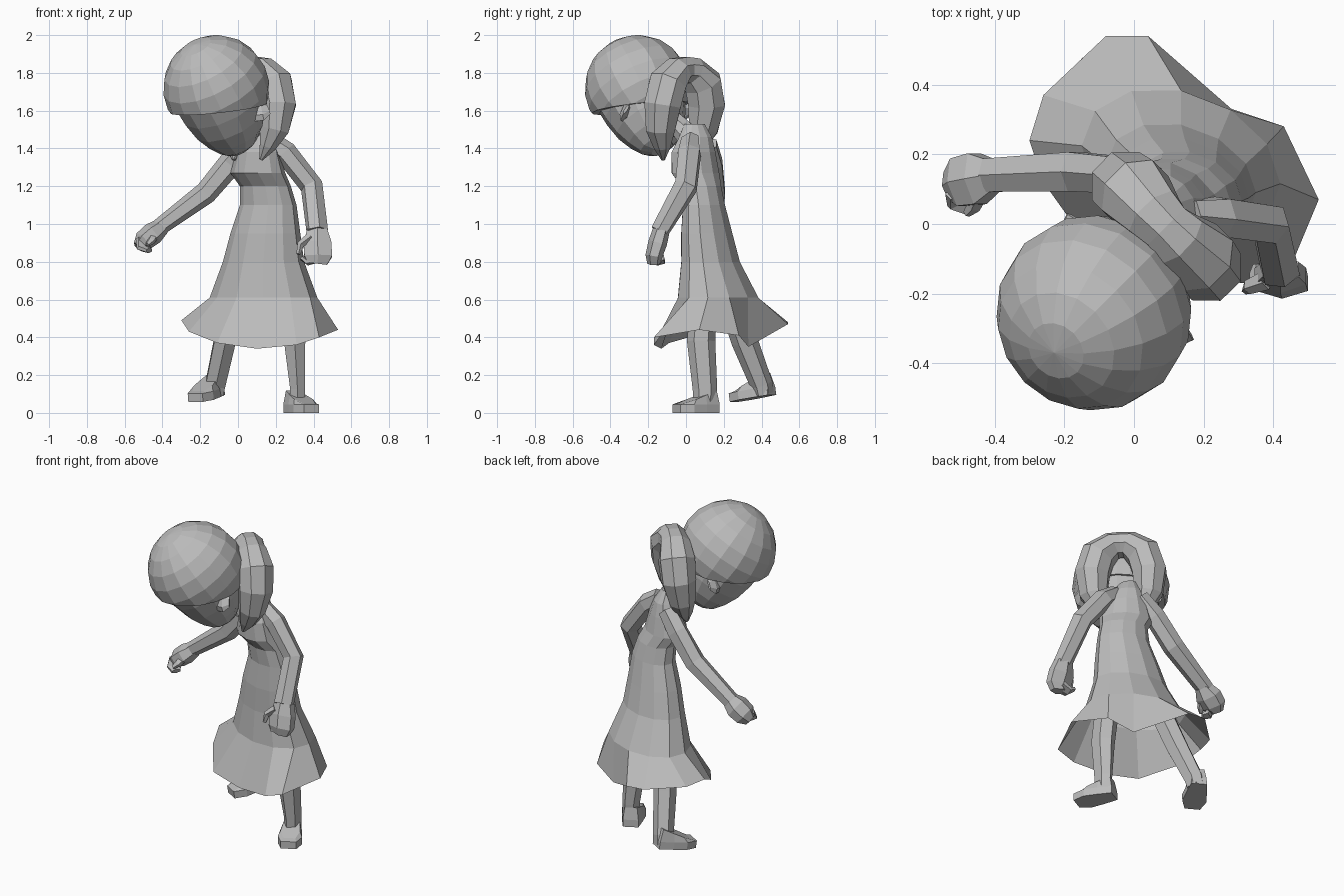
import bpy, bmesh
from math import sin, cos, pi, radians
from mathutils import Vector, Matrix

cube = bpy.data.objects.get("Cube")
if cube:
    bpy.data.objects.remove(cube)

grey = bpy.data.materials.new("clay_grey")
grey.use_nodes = True
grey.diffuse_color = (0.5, 0.5, 0.5, 1)
grey.node_tree.nodes["Principled BSDF"].inputs["Base Color"].default_value = (0.5, 0.5, 0.5, 1)


def finish(name, bm, matrix=None):
    if matrix:
        bm.transform(matrix)
    bmesh.ops.recalc_face_normals(bm, faces=bm.faces)
    mesh = bpy.data.meshes.new(name)
    bm.to_mesh(mesh)
    bm.free()
    mesh.materials.append(grey)
    obj = bpy.data.objects.new(name, mesh)
    bpy.context.scene.collection.objects.link(obj)
    return obj


def loft(name, rings, cap_start=True, cap_end=True, matrix=None):
    """Skin a list of equal-length point rings."""
    bm = bmesh.new()
    loops = [[bm.verts.new(p) for p in ring] for ring in rings]
    n = len(loops[0])
    for a, b in zip(loops, loops[1:]):
        for i in range(n):
            j = (i + 1) % n
            bm.faces.new((a[i], a[j], b[j], b[i]))
    if cap_start:
        bm.faces.new(loops[0])
    if cap_end:
        bm.faces.new(loops[-1])
    return finish(name, bm, matrix)


def tube(name, stations, side, n=6, matrix=None):
    """Limb through (x, y, z, half width along side, half depth)."""
    pts = [Vector(s[:3]) for s in stations]
    rings = []
    for k, s in enumerate(stations):
        along = (pts[min(k + 1, len(pts) - 1)] - pts[max(k - 1, 0)]).normalized()
        depth = along.cross(Vector(side)).normalized()
        wide = depth.cross(along)
        angles = [2 * pi * (i + 0.5) / n for i in range(n)]
        rings.append([pts[k] + wide * s[3] * cos(a) + depth * s[4] * sin(a) for a in angles])
    return loft(name, rings, matrix=matrix)


# Dress: uneven flared hem, then elliptical rings up to the shoulders
hem = [(.53, .07, .44), (.43, .28, .41), (.28, .33, .35), (.04, .54, .47),
       (-.08, .54, .48), (-.26, .37, .48), (-.30, .24, .49), (-.26, .12, .43),
       (-.11, -.09, .37), (.10, -.13, .34), (.31, -.17, .36), (.43, -.17, .40)]
sections = [(.61, -.15, .42, -.05, .39), (.80, -.08, .35, -.03, .29),
            (.95, -.04, .33, -.03, .25), (1.10, .01, .31, -.02, .21),
            (1.20, .01, .28, -.03, .19), (1.27, -.04, .25, -.08, .18),
            (1.38, -.01, .22, -.08, .16), (1.46, .03, .18, -.04, .14),
            (1.53, .05, .13, -.01, .10)]
rings = [hem]
for z, x0, x1, y0, y1 in sections:
    ring = []
    for i in range(12):
        a = 2 * pi * i / 12
        ring.append(((x0 + x1) / 2 + (x1 - x0) / 2 * cos(a),
                     (y0 + y1) / 2 + (y1 - y0) / 2 * sin(a - 0.25), z))
    rings.append(ring)
loft("dress", rings, cap_start=False)

# Neck
tube("neck", [(.09, .05, 1.42, .07, .07), (.05, -.02, 1.50, .06, .06),
              (-.02, -.13, 1.58, .07, .07)], (1, 0, 0), 8)

# Arms
tube("right_arm", [(.05, .11, 1.42, .06, .055), (-.04, .14, 1.32, .06, .065),
                   (-.17, .15, 1.165, .065, .06), (-.42, .14, .98, .055, .045)], (0, 1, 0))
tube("left_arm", [(.16, .02, 1.44, .06, .05), (.25, .02, 1.38, .06, .065),
                  (.39, .0, 1.20, .06, .065), (.42, -.14, .96, .06, .05)], (1, .3, 0))

# Hands with thumb and curled fingers
tube("right_hand", [(-.40, .14, .99, .05, .045), (-.45, .13, .95, .085, .06),
                    (-.50, .12, .91, .08, .055), (-.53, .11, .88, .045, .03)], (0, 1, 0))
tube("right_fingers", [(-.50, .10, .91, .05, .025), (-.50, .07, .87, .045, .02),
                       (-.47, .05, .86, .03, .015)], (1, 1, 0))
tube("right_thumb", [(-.44, .10, .95, .03, .025), (-.46, .05, .91, .022, .02),
                     (-.48, .03, .89, .012, .012)], (1, 0, 0), 5)
tube("left_hand", [(.42, -.13, .97, .06, .045), (.42, -.15, .90, .085, .05),
                   (.425, -.17, .83, .085, .045), (.42, -.17, .79, .06, .035)], (1, 0, 0))
tube("left_fingers", [(.42, -.16, .82, .05, .025), (.37, -.15, .80, .045, .02),
                      (.34, -.14, .82, .03, .015)], (0, 1, 0))
tube("left_thumb", [(.38, -.16, .93, .03, .025), (.33, -.18, .89, .022, .02),
                    (.32, -.19, .84, .012, .012)], (0, 1, 0), 5)

# Legs
tube("right_leg", [(-.01, .22, .65, .07, .07), (-.07, .31, .38, .065, .07),
                   (-.12, .40, .15, .06, .06), (-.125, .41, .10, .055, .055)], (1, 0, 0))
tube("left_leg", [(.28, .10, .65, .07, .07), (.30, .08, .38, .065, .075),
                  (.315, .10, .13, .045, .065), (.315, .10, .06, .045, .06)], (1, 0, 0))


# Shoes: outline swept upward, heel at the local origin, toe towards -y
def shoe(name, location, turn, pitch):
    outline = [(.045, .065), (.06, -.02), (.07, -.10), (.045, -.17),
               (-.045, -.17), (-.07, -.10), (-.06, -.02), (-.045, .065)]
    levels = [(0, 1, 0), (.045, 1, 0), (.10, .8, .28)]
    rings = [[(x * s, y * s, z + y * slope) for x, y in outline] for z, s, slope in levels]
    matrix = (Matrix.Translation(location) @ Matrix.Rotation(radians(turn), 4, 'Z')
              @ Matrix.Rotation(radians(pitch), 4, 'X'))
    loft(name, rings, matrix=matrix)


shoe("left_shoe", (.31, .10, 0), 28, 0)
shoe("right_shoe", (-.14, .40, .085), -30, 9)

# Head frame: turned to its right and bowed
facing = (Matrix.Translation((-.115, -.255, 1.72)) @ Matrix.Rotation(radians(-45), 4, 'Z')
          @ Matrix.Rotation(radians(35), 4, 'X'))

# Face: rings from crown line to chin (height, half width, front, back)
rings = []
for u, w, f, b in [(.08, .25, .25, .2), (-.10, .235, .235, .22), (-.20, .205, .215, .18),
                   (-.28, .165, .18, .13), (-.34, .115, .14, .06), (-.37, .06, .10, .03)]:
    rings.append([(w * cos(2 * pi * i / 12), (b - f) / 2 + (b + f) / 2 * sin(2 * pi * i / 12), u)
                  for i in range(12)])
loft("face", rings, matrix=facing)

# Hair cap: faceted ball cut along a slanting hairline
bm = bmesh.new()
bmesh.ops.create_uvsphere(bm, u_segments=16, v_segments=10, radius=0.282)
geom = bm.verts[:] + bm.edges[:] + bm.faces[:]
bmesh.ops.bisect_plane(bm, geom=geom, plane_co=(0, 0, -.12), plane_no=(0, -.5, -1), clear_outer=True)
rim = [e for e in bm.edges if e.is_boundary]
bmesh.ops.holes_fill(bm, edges=rim, sides=0)
finish("hair_cap", bm, facing)

# Ears, mirrored
for name, s in (("left_ear", 1), ("right_ear", -1)):
    tube(name, [(s * .18, .0, -.16, .025, .05), (s * .22, .03, -.17, .02, .055),
                (s * .24, .06, -.18, .008, .03)], (0, .7, -.7), 6, facing)

# Twin tails: one arch of hair from tip to tip, joined behind the crown;
# local x spreads sideways, local y points behind the head
half = [(.05, .06, 1.81, .09, .08), (.13, .065, 1.745, .11, .105),
        (.165, .06, 1.63, .105, .105), (.16, .04, 1.50, .08, .085),
        (.13, .02, 1.41, .05, .045), (.10, .0, 1.34, .01, .01)]
arch = [(-x, *rest) for x, *rest in reversed(half)] + [(0, .06, 1.815, .08, .075)] + half
tails = Matrix.Translation((.05, -.05, 0)) @ Matrix.Rotation(radians(-45), 4, 'Z')
tube("twin_tails", arch, (0, 1, 0), 8, tails)
